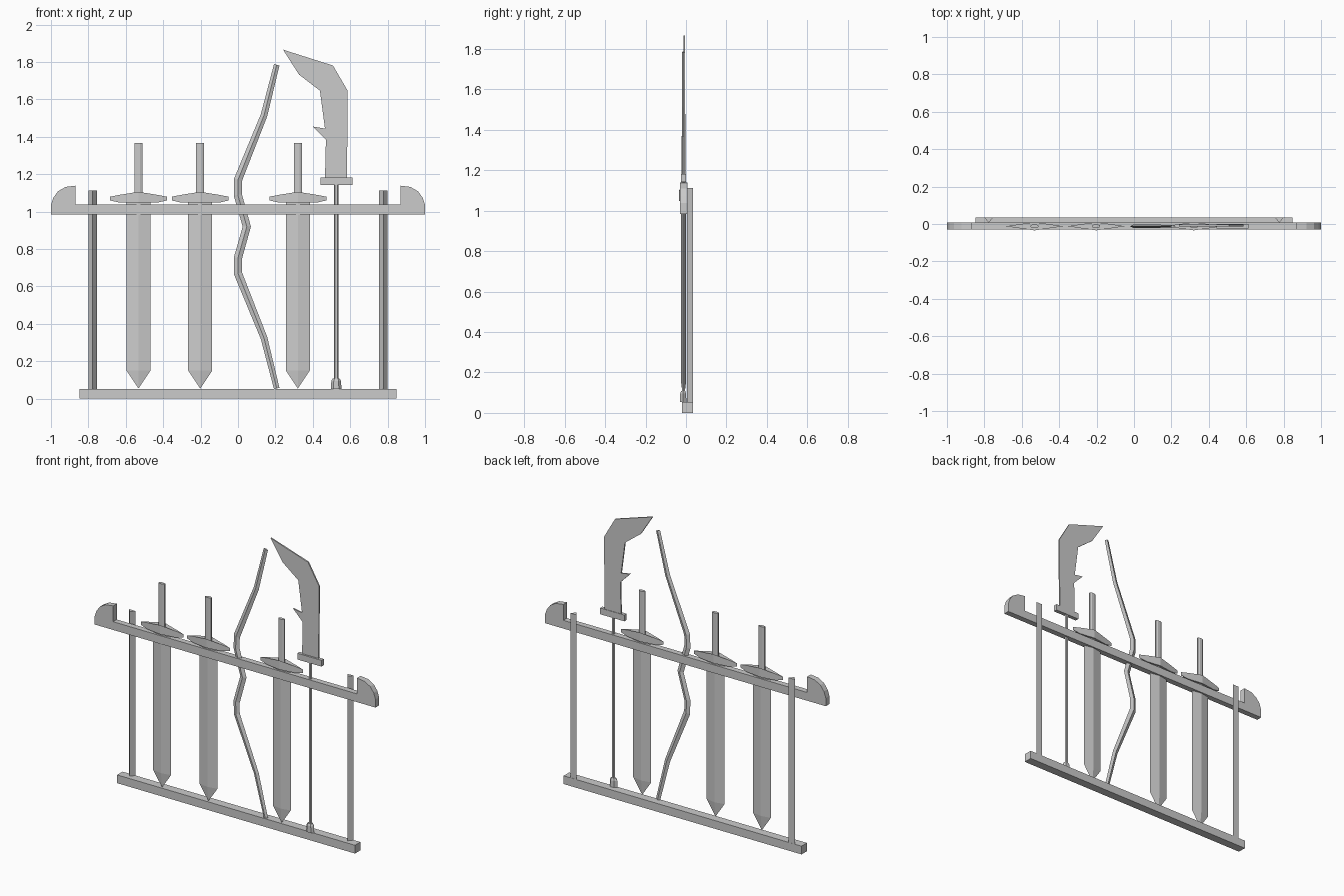
import bpy, bmesh, math

if "Cube" in bpy.data.objects:
    bpy.data.objects.remove(bpy.data.objects["Cube"])

YC = -0.012  # centre plane of the stored weapons


def finish(name, bm):
    bmesh.ops.recalc_face_normals(bm, faces=bm.faces)
    me = bpy.data.meshes.new(name)
    bm.to_mesh(me)
    bm.free()
    ob = bpy.data.objects.new(name, me)
    bpy.context.collection.objects.link(ob)
    return ob


def loft(name, rings):
    """Skin equal-length rings of points and cap both ends."""
    bm = bmesh.new()
    rows = [[bm.verts.new(p) for p in r] for r in rings]
    n = len(rows[0])
    for a, b in zip(rows, rows[1:]):
        for i in range(n):
            j = (i + 1) % n
            bm.faces.new((a[i], a[j], b[j], b[i]))
    bm.faces.new(rows[0])
    bm.faces.new(rows[-1])
    bmesh.ops.remove_doubles(bm, verts=bm.verts, dist=1e-5)
    return finish(name, bm)


def plate(name, outline, y0, y1):
    return loft(name, [[(x, y, z) for x, z in outline] for y in (y0, y1)])


def box(name, x0, x1, y0, y1, z0, z1):
    return plate(name, [(x0, z0), (x1, z0), (x1, z1), (x0, z1)], y0, y1)


def ngon(x, y, z, rx, ry, n, turn=0.0):
    return [(x + rx * math.cos(turn + math.tau * i / n),
             y + ry * math.sin(turn + math.tau * i / n), z) for i in range(n)]


# Rack: base beam, triangular posts, rail with hooked ends
box("base_beam", -0.847, 0.847, -0.02, 0.035, 0, 0.053)
for side, x in (("left", -0.777), ("right", 0.777)):
    tri = [(x - 0.022, 0.034), (x + 0.022, 0.034), (x, 0.006)]
    loft(side + "_post", [[(a, b, z) for a, b in tri] for z in (0.04, 1.112)])
hook = [(1, 0.984), (1, 1.037), (0.987, 1.075), (0.962, 1.109),
        (0.922, 1.132), (0.868, 1.139), (0.868, 1.037)]
rail = hook + [(-x, z) for x, z in reversed(hook)]
plate("top_rail", rail, -0.03, 0.007)

# Swords: diamond blade, peaked guard, round grip
for k, x in enumerate((-0.532, -0.202, 0.32), 1):
    loft(f"sword_blade_{k}", [ngon(x, YC, z, w, d, 4) for z, w, d in
         ((0.055, 0.0005, 0.0005), (0.15, 0.064, 0.012), (1.06, 0.064, 0.012))])
    loft(f"sword_grip_{k}", [ngon(x, YC, z, 0.023, 0.011, 8, math.pi / 8)
                             for z in (1.08, 1.368)])
    w, d = 0.152, 0.022
    loft(f"sword_guard_{k}", [
        [(x - w, YC, 1.06), (x - 0.1, YC - 0.008, 1.048), (x, YC - d, 1.048),
         (x + 0.1, YC - 0.008, 1.048), (x + w, YC, 1.06),
         (x + 0.1, YC + 0.008, 1.048), (x, YC + d, 1.048), (x - 0.1, YC + 0.008, 1.048)],
        [(x - w, YC, 1.08), (x - 0.1, YC - 0.008, 1.09), (x, YC - d, 1.106),
         (x + 0.1, YC - 0.008, 1.09), (x + w, YC, 1.08),
         (x + 0.1, YC + 0.008, 1.09), (x, YC + d, 1.106), (x - 0.1, YC + 0.008, 1.09)]])

# Bow: tapered diamond section swept along a path mirrored about the grip
upper = [(0.0, 1.17, 0.022), (0.139, 1.515, 0.018), (0.207, 1.785, 0.015)]
half = [(-0.001, 1.09, 0.022)] + upper
mid = 0.92
path = ([(x, 2 * mid - z, w) for x, z, w in reversed(half)]
        + [(0.047, mid, 0.022)] + half)
rings = []
for i, (x, z, w) in enumerate(path):
    a, b = path[max(i - 1, 0)], path[min(i + 1, len(path) - 1)]
    tx, tz = b[0] - a[0], b[1] - a[1]
    ln = math.hypot(tx, tz)
    nx, nz = tz / ln * w, -tx / ln * w
    d = 0.45 * w
    rings.append([(x + nx, YC, z + nz), (x, YC + d, z),
                  (x - nx, YC, z - nz), (x, YC - d, z)])
loft("bow", rings)

# Polearm: shaft, butt cap, collar and hooked blade
px = 0.525
loft("polearm_shaft", [ngon(px, YC, z, 0.0115, 0.009, 6) for z in (0.08, 1.15)])
loft("polearm_butt", [ngon(px, -0.014, z, w, w * 0.65, 6) for z, w in
                      ((0.053, 0.028), (0.095, 0.026), (0.108, 0.018))])
box("polearm_collar", 0.44, 0.612, YC - 0.013, YC + 0.011, 1.142, 1.182)
blade = [(0.465, 1.17), (0.47, 1.385), (0.401, 1.455), (0.465, 1.444),
         (0.438, 1.647), (0.326, 1.733), (0.241, 1.866), (0.508, 1.781),
         (0.586, 1.647), (0.583, 1.17)]
plate("polearm_blade", blade, -0.013, -0.004)
